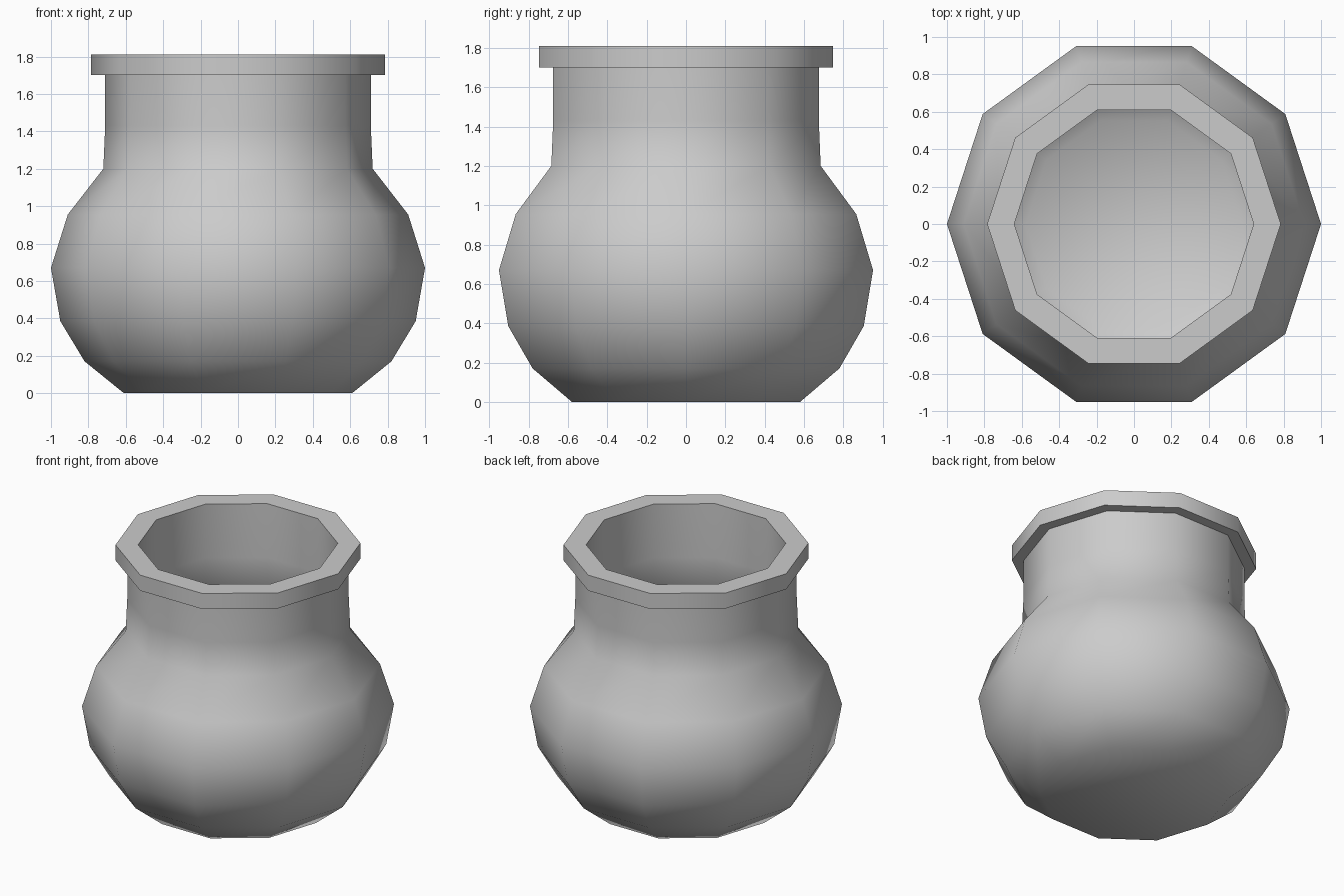
import bpy, bmesh
from math import cos, sin, pi, radians

if "Cube" in bpy.data.objects:
    bpy.data.objects.remove(bpy.data.objects["Cube"])

SIDES = 10


def lathe(name, profile):
    """Revolve a (radius, z) profile into a ten-sided body with capped ends."""
    bm = bmesh.new()
    rings = [[bm.verts.new((r * cos(2 * pi * i / SIDES), r * sin(2 * pi * i / SIDES), z))
              for i in range(SIDES)] for r, z in profile]
    for a, b in zip(rings, rings[1:]):
        for i in range(SIDES):
            j = (i + 1) % SIDES
            bm.faces.new((a[i], a[j], b[j], b[i]))
    bm.faces.new(rings[0][::-1])   # underside
    bm.faces.new(rings[-1])        # inner floor
    bmesh.ops.recalc_face_normals(bm, faces=bm.faces)
    mesh = bpy.data.meshes.new(name)
    bm.to_mesh(mesh)
    bm.free()
    obj = bpy.data.objects.new(name, mesh)
    bpy.context.collection.objects.link(obj)
    bpy.ops.object.select_all(action='DESELECT')
    obj.select_set(True)
    bpy.context.view_layer.objects.active = obj
    bpy.ops.object.shade_smooth_by_angle(angle=radians(45))
    return obj


# Outer belly and neck, bottom to top
outer = [(0.61, 0), (0.82, 0.17), (0.95, 0.385), (1.0, 0.67), (0.91, 0.955),
         (0.72, 1.2), (0.71, 1.43), (0.71, 1.7)]
# Overhanging rim
rim = [(0.785, 1.7), (0.785, 1.81), (0.64, 1.81)]
# Hollow inside, top to bottom
inner = [(0.64, 1.43), (0.65, 1.18), (0.85, 0.92), (0.93, 0.67), (0.885, 0.41),
         (0.77, 0.22), (0.58, 0.07)]

lathe("pot", outer + rim + inner)
